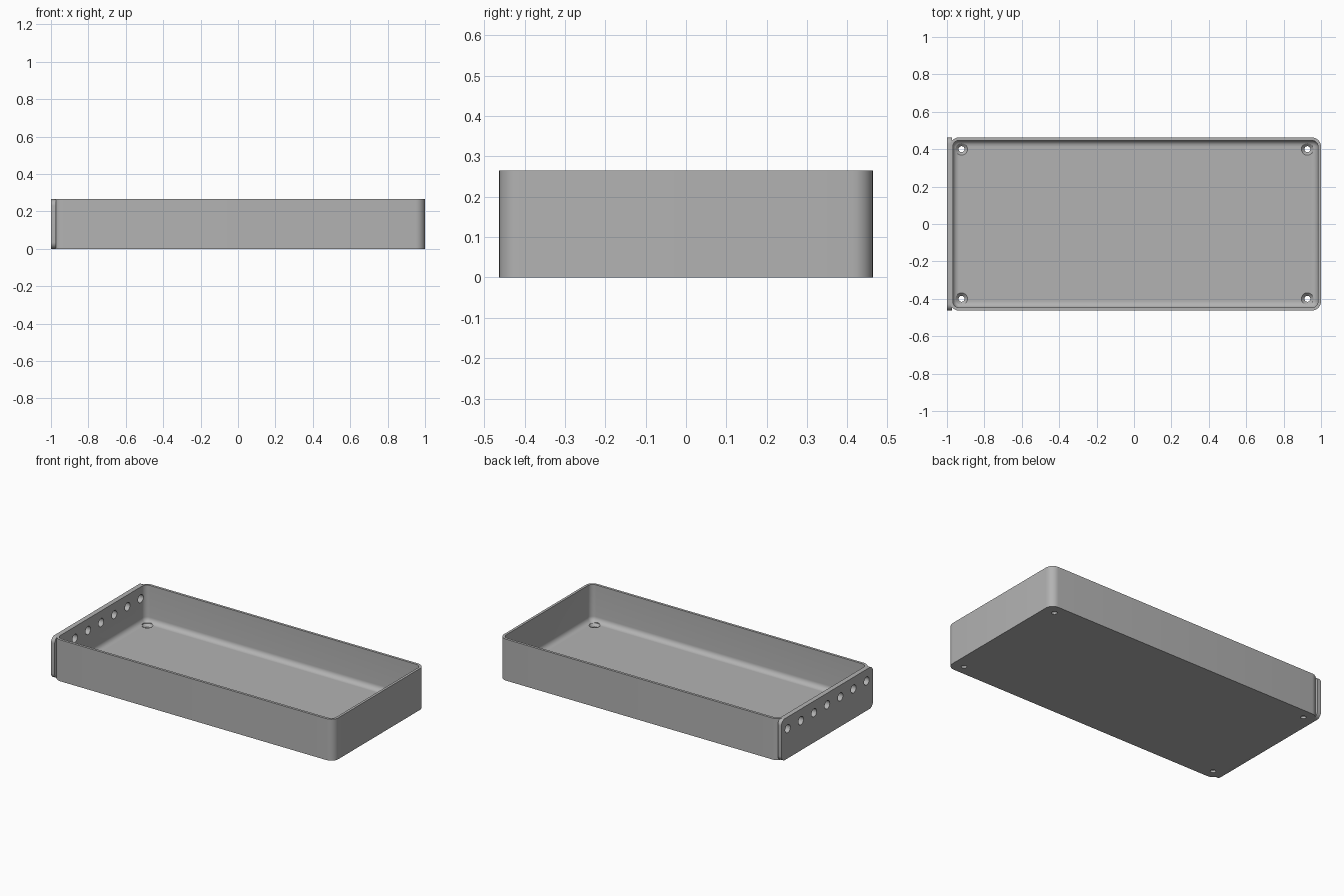
import bpy, bmesh, math
from mathutils import Matrix, Vector

if "Cube" in bpy.data.objects:
    bpy.data.objects.remove(bpy.data.objects["Cube"])

X0, X1, HALF_Y, HEIGHT = -0.985, 1.0, 0.463, 0.265
WALL, FLOOR, CORNER, FILLET = 0.016, 0.03, 0.05, 0.032

grey = bpy.data.materials.new("plain_grey")
grey.use_nodes = True
grey.diffuse_color = (0.45, 0.45, 0.45, 1)
grey.node_tree.nodes["Principled BSDF"].inputs["Base Color"].default_value = grey.diffuse_color


def rounded_rect(a0, a1, b0, b1, r, steps=8):
    """Counter-clockwise outline of a rectangle with round corners."""
    centres = [(a1 - r, b1 - r), (a0 + r, b1 - r), (a0 + r, b0 + r), (a1 - r, b0 + r)]
    pts = []
    for quarter, (ca, cb) in enumerate(centres):
        for i in range(steps + 1):
            t = (quarter + i / steps) * math.pi / 2
            pts.append((ca + r * math.cos(t), cb + r * math.sin(t)))
    return pts


def skin(name, rings):
    """Join matching rings into a closed solid."""
    bm = bmesh.new()
    loops = [[bm.verts.new(p) for p in ring] for ring in rings]
    n = len(loops[0])
    for low, high in zip(loops, loops[1:]):
        for i in range(n):
            j = (i + 1) % n
            bm.faces.new((low[i], low[j], high[j], high[i]))
    bm.faces.new(loops[0][::-1])
    bm.faces.new(loops[-1])
    bmesh.ops.recalc_face_normals(bm, faces=bm.faces[:])
    mesh = bpy.data.meshes.new(name)
    bm.to_mesh(mesh)
    bm.free()
    ob = bpy.data.objects.new(name, mesh)
    bpy.context.collection.objects.link(ob)
    mesh.materials.append(grey)
    return ob


def tray_ring(inset, z):
    outline = rounded_rect(X0 + inset, X1 - inset, inset - HALF_Y, HALF_Y - inset, CORNER - inset)
    return [(x, y, z) for x, y in outline]


def turned(name, profile, matrix):
    """Round cutter from (radius, height) pairs."""
    rings = []
    for r, z in profile:
        angles = [2 * math.pi * i / 32 for i in range(32)]
        rings.append([matrix @ Vector((r * math.cos(a), r * math.sin(a), z)) for a in angles])
    ob = skin(name, rings)
    ob.hide_render = True
    return ob


# Open tray: outer wall, rim, inner wall, fillet down to the floor
rings = [tray_ring(0, 0), tray_ring(0, HEIGHT), tray_ring(WALL, HEIGHT)]
for i in range(9):
    t = i / 8 * math.pi / 2
    rings.append(tray_ring(WALL + FILLET * (1 - math.cos(t)), FLOOR + FILLET * (1 - math.sin(t))))
tray = skin("tray", rings)

# End plate with rounded corners
outline = rounded_rect(-HALF_Y, HALF_Y, 0, HEIGHT, 0.035)
end_plate = skin("end_plate", [[(x, y, z) for y, z in outline] for x in (-1.0, -0.974)])

# Countersunk floor holes
floor_cutters = []
for x in (-0.922, 0.927):
    for y in (-0.4, 0.4):
        profile = [(0.016, -0.05), (0.016, 0.014), (0.032, FLOOR), (0.032, 0.1)]
        floor_cutters.append(turned("floor_hole_cutter", profile, Matrix.Translation((x, y, 0))))

# Row of holes through the end plate and wall
end_cutters = []
for i in range(-3, 4):
    matrix = Matrix.Translation((-0.985, i * 0.133, 0.19)) @ Matrix.Rotation(math.pi / 2, 4, "Y")
    end_cutters.append(turned("end_hole_cutter", [(0.026, -0.06), (0.026, 0.06)], matrix))


def drill(ob, cutters):
    bpy.ops.object.select_all(action="DESELECT")
    bpy.context.view_layer.objects.active = ob
    ob.select_set(True)
    for cutter in cutters:
        mod = ob.modifiers.new("hole", "BOOLEAN")
        mod.operation, mod.solver, mod.object = "DIFFERENCE", "EXACT", cutter
        bpy.ops.object.modifier_apply(modifier=mod.name)
    bpy.ops.object.shade_smooth_by_angle(angle=math.radians(30))


drill(tray, floor_cutters + end_cutters)
drill(end_plate, end_cutters)
for cutter in floor_cutters + end_cutters:
    bpy.data.objects.remove(cutter)
